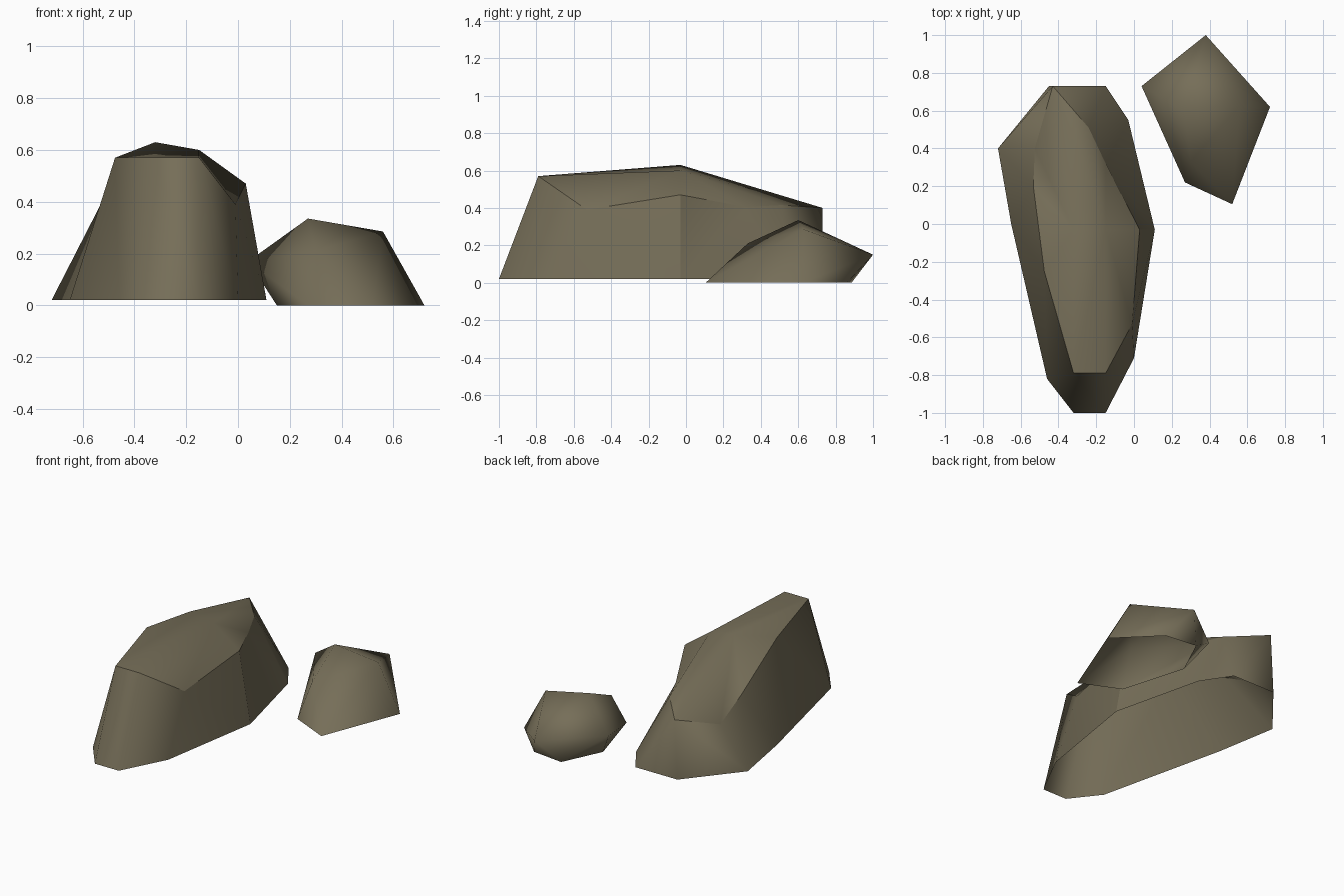
import bpy, bmesh
from mathutils import Vector

if "Cube" in bpy.data.objects:
    bpy.data.objects.remove(bpy.data.objects["Cube"])

# One stone colour
stone = bpy.data.materials.new("brown_grey_stone")
stone.diffuse_color = (0.18, 0.156, 0.098, 1)
stone.use_nodes = True
stone.node_tree.nodes["Principled BSDF"].inputs["Base Color"].default_value = stone.diffuse_color


def finish(bm, name):
    """Smooth-shaded stone object from a bmesh."""
    for f in bm.faces:
        f.smooth = True
    mesh = bpy.data.meshes.new(name)
    bm.to_mesh(mesh)
    bm.free()
    mesh.materials.append(stone)
    obj = bpy.data.objects.new(name, mesh)
    bpy.context.collection.objects.link(obj)
    return obj


def long_boulder():
    bm = bmesh.new()
    # ground outline, anticlockwise from the front left
    foot = [bm.verts.new((x, y, 0.02)) for x, y in [
        (-0.32, -1), (-0.15, -1), (0, -0.71), (0.11, -0.03), (-0.03, 0.55),
        (-0.15, 0.73), (-0.45, 0.73), (-0.72, 0.40), (-0.65, 0), (-0.46, -0.82)]]
    # rim where the walls meet the top
    rim = [bm.verts.new(p) for p in [
        (-0.32, -0.79, 0.57), (-0.15, -0.79, 0.57),                        # brow
        (-0.01, -0.53, 0.39), (0.03, -0.03, 0.47), (-0.15, 0.32, 0.405),   # right
        (-0.24, 0.51, 0.415), (-0.43, 0.73, 0.40),                         # rear
        (-0.525, 0.40, 0.27), (-0.533, 0.20, 0.385), (-0.475, -0.25, 0.57)]]  # left
    crest_r = bm.verts.new((-0.15, -0.03, 0.60))
    crest_l = bm.verts.new((-0.32, -0.03, 0.63))

    # walls: zip the ground outline (F) to the rim (R)
    i = j = 0
    for step in "FRFRFRRFRFRFFRRFRFRF":
        a, b = foot[i % 10], rim[j % 10]
        if step == "F":
            i += 1
            bm.faces.new((a, foot[i % 10], b))
        else:
            j += 1
            bm.faces.new((a, rim[j % 10], b))

    # top: fan the rim to the two crest corners
    for k in range(10):
        crest = crest_r if k < 6 else crest_l
        bm.faces.new((rim[k], rim[(k + 1) % 10], crest))
    bm.faces.new((crest_r, rim[6], crest_l))
    bm.faces.new((crest_l, rim[0], crest_r))

    # sharp rim and right corner
    for k in range(10):
        bm.edges.get((rim[k], rim[(k + 1) % 10])).smooth = False
    bm.edges.get((rim[3], foot[3])).smooth = False
    return finish(bm, "long_boulder")


def small_stone():
    bm = bmesh.new()
    for x, y in [(0.52, 0.105), (0.27, 0.22), (0.15, 0.63),
                 (0.27, 0.885), (0.48, 0.86), (0.72, 0.62)]:
        bm.verts.new((x, y, 0))
    for p in [(0.04, 0.73, 0.17), (0.38, 1.0, 0.15),      # overhanging corners
              (0.27, 0.60, 0.335), (0.56, 0.63, 0.285)]:  # crown
        bm.verts.new(p)
    shoulder = Vector((0.36, 0.33, 0.21))
    bm.verts.new(shoulder)
    bmesh.ops.convex_hull(bm, input=bm.verts[:])
    # open underside
    under = [f for f in bm.faces if all(v.co.z < 0.001 for v in f.verts)]
    bmesh.ops.delete(bm, geom=under, context='FACES')
    # ease the front shoulder to the left
    v = min(bm.verts, key=lambda w: (w.co - shoulder).length)
    v.co.x = 0.30
    bmesh.ops.recalc_face_normals(bm, faces=bm.faces[:])
    if sum(f.normal.z * f.calc_area() for f in bm.faces) < 0:
        bmesh.ops.reverse_faces(bm, faces=bm.faces[:])
    return finish(bm, "small_stone")


long_boulder()
small_stone()
